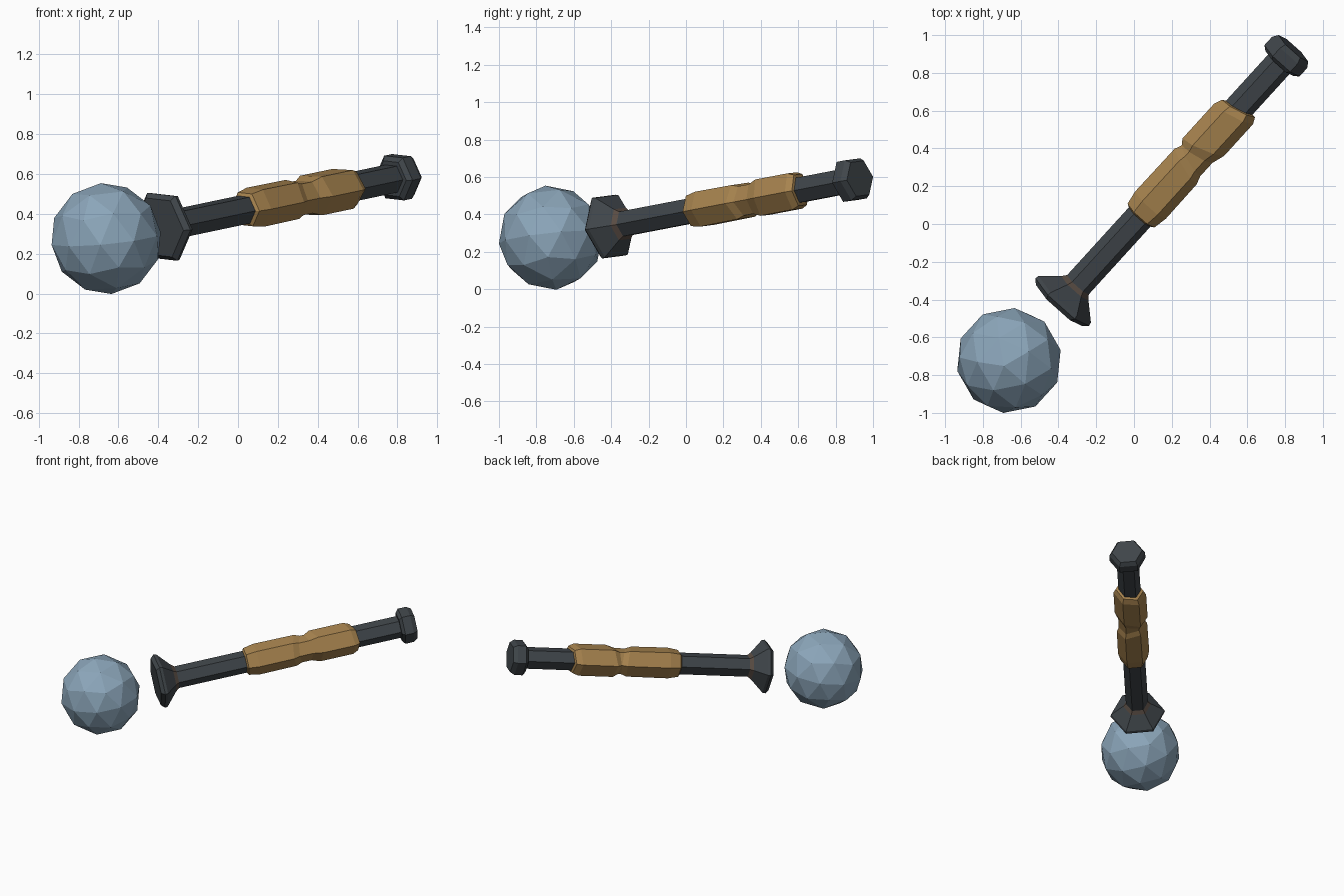
import bpy, bmesh, math
from mathutils import Vector, Matrix

if "Cube" in bpy.data.objects:
    bpy.data.objects.remove(bpy.data.objects["Cube"])

# Shared axis of the weapon: origin at the flared rim, running to the pommel
ORIGIN = Vector((-0.38, -0.413, 0.335))
AXIS = Vector((0.666, 0.731, 0.14)).normalized()
RIGHT = AXIS.cross(Vector((0, 0, 1))).normalized()
UP = RIGHT.cross(AXIS)
ROLL = math.radians(-5)


def material(name, rgb):
    m = bpy.data.materials.new(name)
    m.diffuse_color = (*rgb, 1)
    m.use_nodes = True
    m.node_tree.nodes["Principled BSDF"].inputs["Base Color"].default_value = m.diffuse_color
    return m


DARK = material("dark_iron", (0.051, 0.061, 0.069))
WRAP = material("tan_leather", (0.39, 0.23, 0.078))
STEEL = material("blue_steel", (0.26, 0.38, 0.49))
NECK = material("brown_iron", (0.10, 0.072, 0.056))


def finish(name, bm, mats):
    bmesh.ops.recalc_face_normals(bm, faces=bm.faces)
    me = bpy.data.meshes.new(name)
    bm.to_mesh(me)
    bm.free()
    for m in mats:
        me.materials.append(m)
    ob = bpy.data.objects.new(name, me)
    bpy.context.collection.objects.link(ob)
    return ob


def hex_loft(name, rings, mats, accent=None):
    """Six-sided loft; each ring is (distance, radius, sideways slant)."""
    bm = bmesh.new()
    loops = []
    for t, r, slant in rings:
        loop = []
        for i in range(6):
            a = ROLL + i * math.pi / 3
            x, z = r * math.cos(a), r * math.sin(a)
            loop.append(bm.verts.new(ORIGIN + AXIS * (t + slant * x) + RIGHT * x + UP * z))
        loops.append(loop)
    for k, (a, b) in enumerate(zip(loops, loops[1:])):
        for i in range(6):
            j = (i + 1) % 6
            f = bm.faces.new((a[i], a[j], b[j], b[i]))
            f.material_index = 1 if k == accent else 0
    bm.faces.new(loops[0])
    bm.faces.new(loops[-1])
    return finish(name, bm, mats)


# Shaft
hex_loft("shaft", [(0.10, 0.077, 0), (1.76, 0.077, 0)], [DARK])

# Flared collar with brown neck bevel
hex_loft("flared_collar", [(-0.025, 0.165, 0), (0, 0.19, 0), (0.02, 0.186, 0),
                           (0.10, 0.097, 0), (0.125, 0.077, 0)], [DARK, NECK], accent=3)

# Leather grip: two bulging turns with a slanted groove between them
hex_loft("grip_wrap", [(0.615, 0.077, 0), (0.625, 0.095, 0), (0.70, 0.109, 0),
                       (0.98, 0.107, -0.3), (1.02, 0.092, -0.3), (1.07, 0.092, 0.2),
                       (1.12, 0.113, 0.35), (1.36, 0.113, 0.25), (1.40, 0.096, 0.25),
                       (1.405, 0.075, 0.25)], [WRAP])

# Pommel
hex_loft("pommel", [(1.725, 0.10, 0), (1.745, 0.125, 0), (1.805, 0.125, 0),
                    (1.835, 0.106, 0)], [DARK])

# Faceted ball floating in line with the shaft
bm = bmesh.new()
bmesh.ops.create_icosphere(bm, subdivisions=2, radius=0.281)
frame = Matrix((RIGHT, AXIS, UP)).transposed().to_4x4()
bmesh.ops.transform(bm, matrix=Matrix.Translation(ORIGIN - AXIS * 0.423) @ frame, verts=bm.verts)
finish("ball_head", bm, [STEEL])
